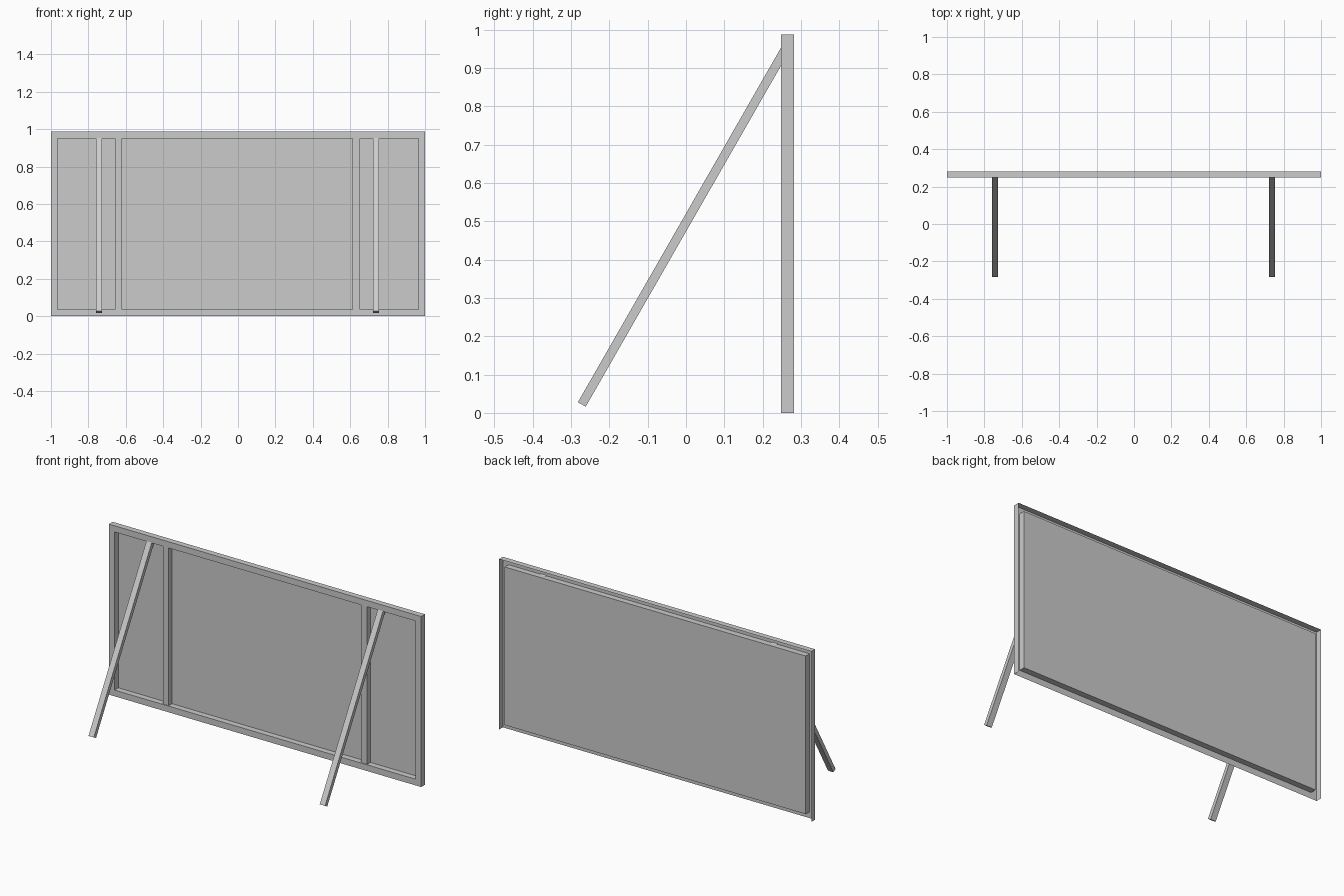
import bpy, bmesh, math
from mathutils import Vector, Matrix

if "Cube" in bpy.data.objects:
    bpy.data.objects.remove(bpy.data.objects["Cube"])

FRONT, BACK = -0.0175 + 0.265, 0.282
Z0, Z1 = 0.0, 0.987
RIM = 0.036


def finish(bm, name):
    me = bpy.data.meshes.new(name)
    bm.to_mesh(me)
    bm.free()
    ob = bpy.data.objects.new(name, me)
    bpy.context.collection.objects.link(ob)
    return ob


def rect(bm, inset, y):
    x, lo, hi = 1 - inset, Z0 + inset, Z1 - inset
    return [bm.verts.new((a, y, c)) for a, c in ((-x, lo), (x, lo), (x, hi), (-x, hi))]


# board: thin tray, open behind and underneath, with a recessed centre panel
bm = bmesh.new()
loops = [rect(bm, 0, BACK), rect(bm, 0, FRONT), rect(bm, RIM, FRONT), rect(bm, RIM, BACK)]
for k in range(3):
    a, b = loops[k], loops[k + 1]
    for i in range(4):
        if k == 0 and i == 0:      # no underside wall
            continue
        j = (i + 1) % 4
        bm.faces.new((a[i], a[j], b[j], b[i]))
bm.faces.new(loops[3])
finish(bm, "board_frame")


# upright battens on the panel: front and two sides only
def batten(name, x0, x1):
    bm = bmesh.new()
    path = ((x0, BACK), (x0, FRONT + 0.004), (x1, FRONT + 0.004), (x1, BACK))
    cols = [[bm.verts.new((x, y, z)) for z in (Z0 + RIM, Z1 - RIM)] for x, y in path]
    for a, b in zip(cols, cols[1:]):
        bm.faces.new((a[0], b[0], b[1], a[1]))
    finish(bm, name)


batten("batten_left", -0.658, -0.62)
batten("batten_right", 0.613, 0.651)


# slanted support legs
def leg(name, x):
    low, high = Vector((0, -0.272, 0.022)), Vector((0, 0.259, 0.949))
    d = high - low
    bm = bmesh.new()
    bmesh.ops.create_cube(bm, size=1)
    m = (Matrix.Translation((low + high) / 2 + Vector((x, 0, 0)))
         @ Matrix.Rotation(-math.atan2(d.y, d.z), 4, 'X')
         @ Matrix.Diagonal((0.034, 0.0235, d.length, 1)))
    bmesh.ops.transform(bm, matrix=m, verts=bm.verts)
    finish(bm, name)


leg("leg_left", -0.743)
leg("leg_right", 0.738)
